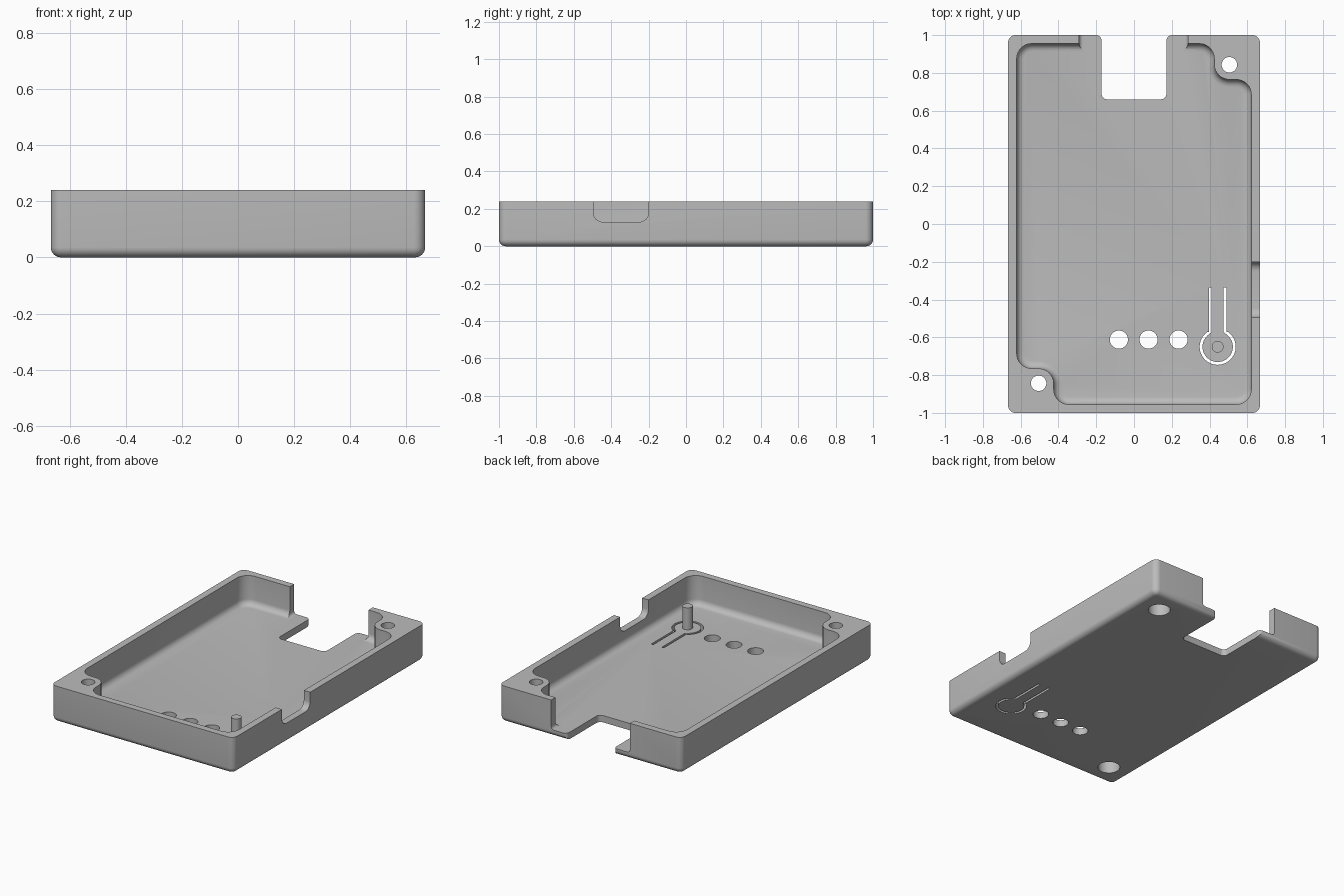
import bpy, bmesh, math
from mathutils import Matrix, Vector

cube = bpy.data.objects.get("Cube")
if cube:
    bpy.data.objects.remove(cube, do_unlink=True)

grey = bpy.data.materials.new("plain grey")
grey.use_nodes = True
GREY = (0.5, 0.5, 0.5, 1)
grey.diffuse_color = GREY
grey.node_tree.nodes["Principled BSDF"].inputs["Base Color"].default_value = GREY


def rounded(corners, steps=8):
    """Counter-clockwise outline from right-angled corners (x, y, radius)."""
    out = []
    for i, (x, y, r) in enumerate(corners):
        p = Vector((x, y))
        if r == 0:
            out.append(p)
            continue
        a = (Vector(corners[i - 1][:2]) - p).normalized()
        b = (Vector(corners[(i + 1) % len(corners)][:2]) - p).normalized()
        for k in range(steps + 1):
            t = math.pi / 2 * k / steps
            out.append(p + (a + b) * r - b * r * math.cos(t) - a * r * math.sin(t))
    return out


def rect(x0, x1, y0, y1, r):
    return [(x0, y0, r), (x1, y0, r), (x1, y1, r), (x0, y1, r)]


def circle(x, y, r, n=40):
    return [Vector((x + r * math.cos(2 * math.pi * k / n),
                    y + r * math.sin(2 * math.pi * k / n))) for k in range(n)]


def inset(outline, d):
    out = []
    for i, p in enumerate(outline):
        e = (p - outline[i - 1]).normalized()
        f = (outline[(i + 1) % len(outline)] - p).normalized()
        n1, n2 = Vector((e.y, -e.x)), Vector((f.y, -f.x))
        out.append(p - (n1 + n2) * d / (1 + n1.dot(n2)))
    return out


def prism(name, outline, z0, z1, fillet=0, matrix=None):
    """Extruded outline, with an optional rounded bottom rim."""
    levels = [(0, z0), (0, z1)]
    if fillet:
        arc = [math.pi / 2 * k / 6 for k in range(7)]
        levels = [(fillet * (1 - math.sin(t)), z0 + fillet * (1 - math.cos(t)))
                  for t in arc] + [(0, z1)]
    bm = bmesh.new()
    rings = [[bm.verts.new((p.x, p.y, z)) for p in inset(outline, d)] for d, z in levels]
    for lo, hi in zip(rings, rings[1:]):
        for i in range(len(lo)):
            j = (i + 1) % len(lo)
            bm.faces.new((lo[i], lo[j], hi[j], hi[i]))
    bm.faces.new(rings[0][::-1])
    bm.faces.new(rings[-1])
    if matrix:
        bm.transform(matrix)
    bmesh.ops.recalc_face_normals(bm, faces=bm.faces)
    mesh = bpy.data.meshes.new(name)
    bm.to_mesh(mesh)
    bm.free()
    mesh.materials.append(grey)
    obj = bpy.data.objects.new(name, mesh)
    bpy.context.collection.objects.link(obj)
    return obj


def activate(obj):
    bpy.ops.object.select_all(action='DESELECT')
    obj.select_set(True)
    bpy.context.view_layer.objects.active = obj


def cut(target, cutter):
    cutter.hide_render = True
    mod = target.modifiers.new("cut", 'BOOLEAN')
    mod.operation, mod.solver, mod.object = 'DIFFERENCE', 'EXACT', cutter
    activate(target)
    bpy.ops.object.modifier_apply(modifier=mod.name)
    bpy.data.objects.remove(cutter, do_unlink=True)


HX, HEIGHT, FLOOR, TOP = 0.667, 0.24, 0.045, 0.4

# Outer tray body
tray = prism("tray", rounded(rect(-HX, HX, -1, 1, 0.04)), 0, HEIGHT, 0.036)

# Cavity with two opposite corners stepped in around the screw bosses
ix, iy, bx, by, r = 0.621, 0.955, 0.425, 0.765, 0.08
half = [(-bx, -by, r), (-bx, -iy, r), (ix, -iy, r)]
cavity = half + [(ix, by, r), (bx, by, r), (bx, iy, r), (-ix, iy, r), (-ix, -by, r)]
cut(tray, prism("cavity", rounded(cavity), FLOOR, TOP, 0.04))

# Rear wall opening and side wall recess
rear = Matrix.Rotation(math.pi / 2, 4, 'X')
side = Matrix(((0, 0, 1), (1, 0, 0), (0, 1, 0))).to_4x4()
cut(tray, prism("rear_opening", rounded(rect(-0.29, 0.285, FLOOR, TOP, 0.02)),
                -1.1, -0.9, matrix=rear))
cut(tray, prism("side_recess", rounded(rect(-0.495, -0.2, 0.13, TOP, 0.05)),
                0.6, 0.8, matrix=side))

# Floor notch with softened mouth
notch = [(-0.172, 0.66, 0.03), (0.172, 0.66, 0.03), (0.172, 1.0005, 0.03),
         (0.25, 1.0005, 0), (0.25, 1.1, 0), (-0.25, 1.1, 0),
         (-0.25, 1.0005, 0), (-0.172, 1.0005, 0.03)]
cut(tray, prism("floor_notch", rounded(notch), -0.1, TOP))

# Screw holes, counterbored from below
for s in (-1, 1):
    cut(tray, prism("screw_hole", circle(0.505 * s, 0.843 * s, 0.041), -0.1, TOP))
    cut(tray, prism("counterbore", circle(0.505 * s, 0.843 * s, 0.068), -0.1, 0.16))

# Indicator light holes
for x in (-0.08, 0.077, 0.236):
    cut(tray, prism("light_hole", circle(x, -0.612, 0.048), -0.1, 0.1))

# Keyhole-shaped slot that frees the flexible button
cx, cy, ring, leg, w = 0.443, -0.65, 0.088, 0.039, 0.0075
gap = math.asin(leg / ring)
path = [Vector((cx - leg, -0.335))]
for k in range(41):
    t = math.pi / 2 + gap + (2 * math.pi - 2 * gap) * k / 40
    path.append(Vector((cx + ring * math.cos(t), cy + ring * math.sin(t))))
path.append(Vector((cx + leg, -0.335)))
left, right = [], []
for i, p in enumerate(path):
    d = (path[min(i + 1, len(path) - 1)] - path[max(i - 1, 0)]).normalized()
    n = Vector((d.y, -d.x)) * w
    left.append(p + n)
    right.append(p - n)
cut(tray, prism("button_slot", left + right[::-1], -0.1, 0.1))

# Button pin
pin = prism("button_pin", circle(cx, cy, 0.031), FLOOR - 0.01, 0.19)

for obj in (tray, pin):
    activate(obj)
    bpy.ops.object.shade_smooth_by_angle(angle=math.radians(30))
